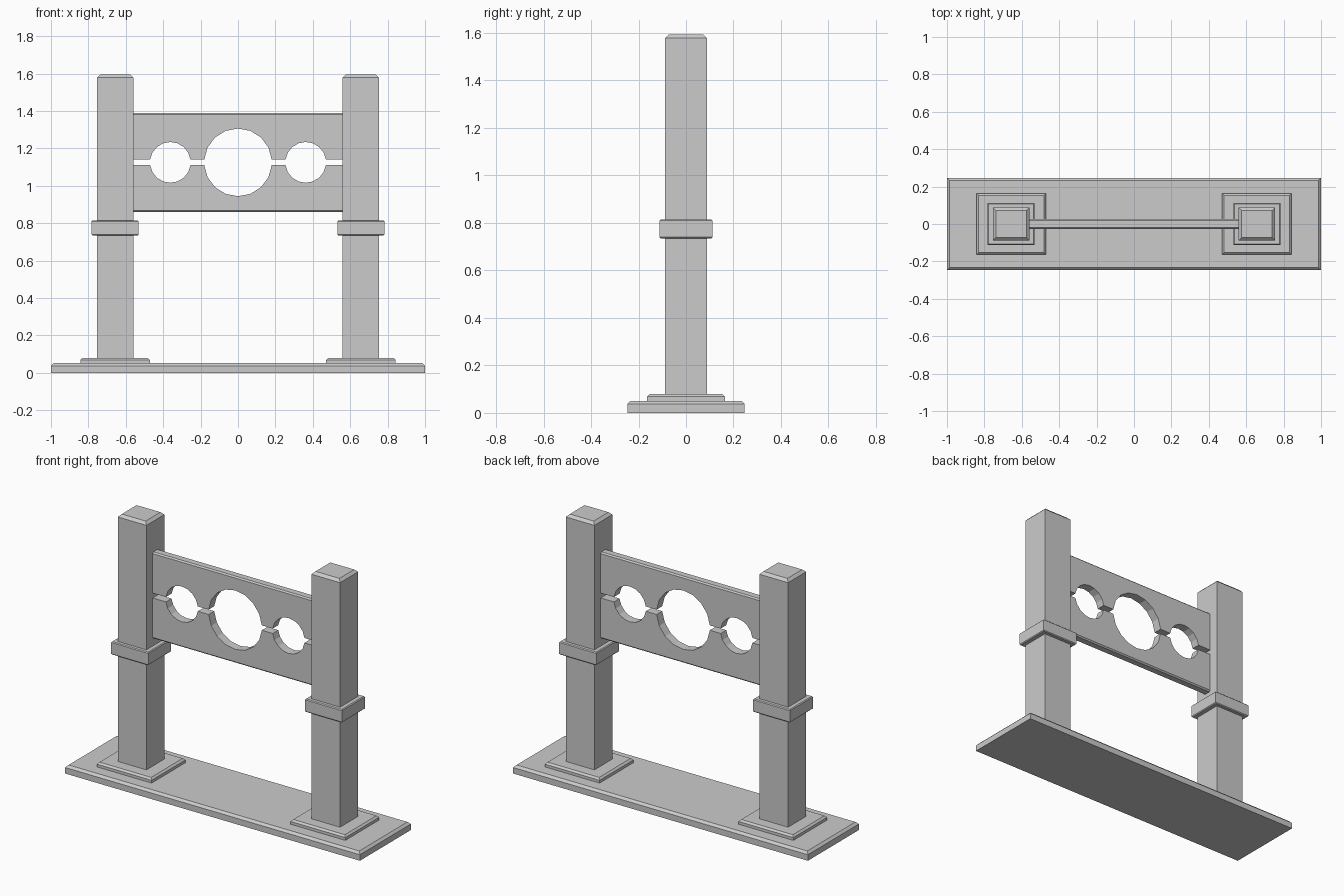
import bpy, bmesh, math

if "Cube" in bpy.data.objects:
    bpy.data.objects.remove(bpy.data.objects["Cube"])

POST_X = 0.657
SPLIT_Z = 1.125      # centre line of the neck and wrist holes
HALF_GAP = 0.015


def finish(bm, name):
    bmesh.ops.recalc_face_normals(bm, faces=bm.faces)
    mesh = bpy.data.meshes.new(name)
    bm.to_mesh(mesh)
    bm.free()
    obj = bpy.data.objects.new(name, mesh)
    bpy.context.collection.objects.link(obj)
    return obj


def chamfer(bm, test, width):
    edges = [e for e in bm.edges if test(e)]
    bmesh.ops.bevel(bm, geom=edges, offset=width, segments=1,
                    affect='EDGES', clamp_overlap=True)


def block(name, x, hx, hy, z0, z1, bevel, both=False):
    """Box with a chamfered top rim (and bottom rim if both)."""
    bm = bmesh.new()
    bmesh.ops.create_cube(bm, size=1)
    for v in bm.verts:
        v.co = (x + v.co.x * 2 * hx, v.co.y * 2 * hy, z1 if v.co.z > 0 else z0)
    levels = (z0, z1) if both else (z1,)
    chamfer(bm, lambda e: any(all(abs(v.co.z - z) < 1e-5 for v in e.verts)
                              for z in levels), bevel)
    return finish(bm, name)


def half_hole(cx, r, steps):
    """Arc over one hole, from left to right, ending on the gap line."""
    a0 = math.asin(HALF_GAP / r)
    return [(cx - r * math.cos(a), r * math.sin(a)) for a in
            (a0 + (math.pi - 2 * a0) * i / steps for i in range(steps + 1))]


def board(name, side):
    """Half of the stocks: side 1 is the upper board, -1 the lower."""
    hx, top, hy = 0.58, 0.265, 0.027
    outline = [(-hx, top), (-hx, HALF_GAP)]
    for cx, r, steps in ((-0.362, 0.109, 8), (0, 0.181, 8), (0.362, 0.109, 8)):
        outline += half_hole(cx, r, steps)
    outline += [(hx, HALF_GAP), (hx, top)]
    bm = bmesh.new()
    face = bm.faces.new([bm.verts.new((x, -hy, SPLIT_Z + side * z))
                         for x, z in outline])
    new = bmesh.ops.extrude_face_region(bm, geom=[face])["geom"]
    bmesh.ops.translate(bm, vec=(0, 2 * hy, 0),
                        verts=[g for g in new if isinstance(g, bmesh.types.BMVert)])
    edge_z = SPLIT_Z + side * top
    chamfer(bm, lambda e: all(abs(v.co.z - edge_z) < 1e-5 for v in e.verts)
            and abs(e.verts[0].co.x - e.verts[1].co.x) > 0.5, 0.008)
    return finish(bm, name)


# Ground slab
block("base_slab", 0, 1.0, 0.247, 0, 0.051, 0.014)

# Uprights with plinth and collar on both sides
for label, s in (("left", -1), ("right", 1)):
    x = s * POST_X
    block(label + "_plinth", x, 0.186, 0.164, 0.045, 0.079, 0.011)
    block(label + "_post", x, 0.097, 0.0875, 0.06, 1.594, 0.016)
    block(label + "_collar", x, 0.126, 0.111, 0.735, 0.815, 0.005, both=True)

# Split board with neck and wrist holes
board("upper_board", 1)
board("lower_board", -1)
